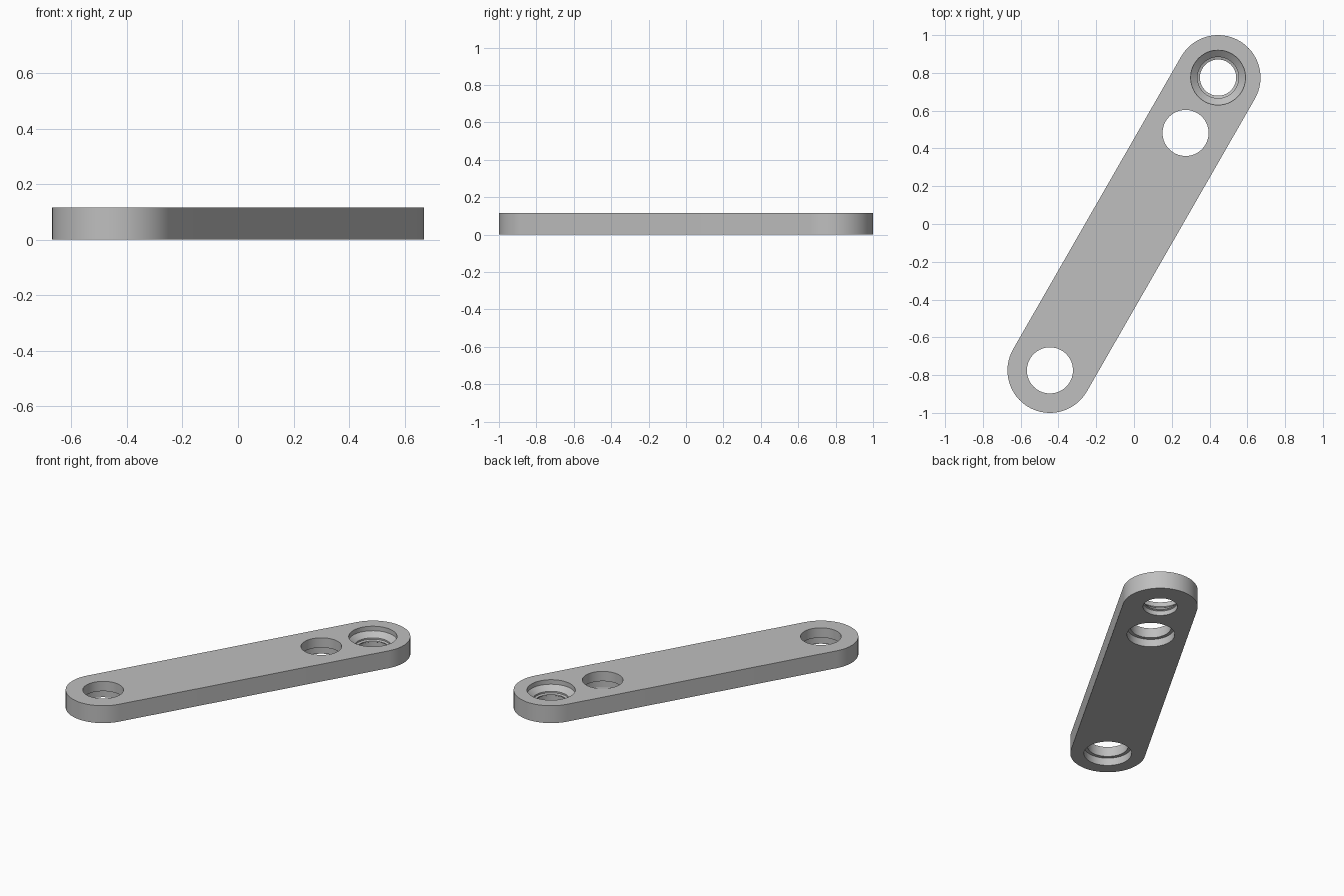
import bpy
import bmesh
from math import atan2, cos, sin, pi, radians

cube = bpy.data.objects.get("Cube")
if cube:
    bpy.data.objects.remove(cube, do_unlink=True)

THICK = 0.115
END_R = 0.225
END = (0.445, 0.775)
MIDDLE = (0.273, 0.482)
SEGMENTS = 64

grey = bpy.data.materials.new("metal grey")
grey.use_nodes = True
COLOUR = (0.52, 0.52, 0.52, 1)
grey.diffuse_color = COLOUR
grey.node_tree.nodes["Principled BSDF"].inputs["Base Color"].default_value = COLOUR


def add_object(name, bm):
    bmesh.ops.recalc_face_normals(bm, faces=bm.faces)
    mesh = bpy.data.meshes.new(name)
    bm.to_mesh(mesh)
    bm.free()
    mesh.materials.append(grey)
    obj = bpy.data.objects.new(name, mesh)
    bpy.context.collection.objects.link(obj)
    return obj


def make_bar():
    """Round-ended bar lying diagonally on the ground."""
    bm = bmesh.new()
    along = atan2(END[1], END[0])
    outline = []
    for side in (1, -1):
        start = along - pi / 2 + (0 if side == 1 else pi)
        for i in range(SEGMENTS // 2 + 1):
            a = start + 2 * pi * i / SEGMENTS
            outline.append(bm.verts.new((side * END[0] + END_R * cos(a),
                                         side * END[1] + END_R * sin(a), 0)))
    base = bm.faces.new(outline)
    top = bmesh.ops.extrude_face_region(bm, geom=[base], use_keep_orig=True)["geom"]
    bmesh.ops.translate(bm, vec=(0, 0, THICK),
                        verts=[v for v in top if isinstance(v, bmesh.types.BMVert)])
    return add_object("link_bar", bm)


def make_cutter(name, centre, profile):
    """Solid turned from (radius, height) points, top to bottom."""
    bm = bmesh.new()
    rings = []
    for r, z in profile:
        rings.append([bm.verts.new((centre[0] + r * cos(2 * pi * i / SEGMENTS),
                                    centre[1] + r * sin(2 * pi * i / SEGMENTS), z))
                      for i in range(SEGMENTS)])
    for upper, lower in zip(rings, rings[1:]):
        for i in range(SEGMENTS):
            j = (i + 1) % SEGMENTS
            bm.faces.new((upper[i], upper[j], lower[j], lower[i]))
    bm.faces.new(rings[0])
    bm.faces.new(rings[-1])
    cutter = add_object(name, bm)
    cutter.hide_render = True
    return cutter


# Hole profiles: stepped bore widening below, and a countersunk end bore
ABOVE, BELOW = THICK + 0.05, -0.05
stepped = [(0.122, ABOVE), (0.122, 0.05), (0.143, 0.05), (0.143, BELOW)]
countersunk = [(0.145, ABOVE), (0.145, 0.085), (0.109, 0.055), (0.109, 0.045),
               (0.096, 0.04), (0.096, 0.034), (0.103, 0.03), (0.103, BELOW)]

bar = make_bar()
holes = [
    ("plain_end_hole", (-END[0], -END[1]), stepped),
    ("middle_hole", MIDDLE, stepped),
    ("countersunk_hole", END, countersunk),
]
bpy.context.view_layer.objects.active = bar
for name, centre, profile in holes:
    cutter = make_cutter(name, centre, profile)
    mod = bar.modifiers.new(name, "BOOLEAN")
    mod.operation = "DIFFERENCE"
    mod.solver = "EXACT"
    mod.object = cutter
    bpy.ops.object.modifier_apply(modifier=name)
    bpy.data.objects.remove(cutter, do_unlink=True)

# Smooth round walls with crisp rims
bpy.ops.object.select_all(action="DESELECT")
bar.select_set(True)
bpy.ops.object.shade_smooth_by_angle(angle=radians(25))
